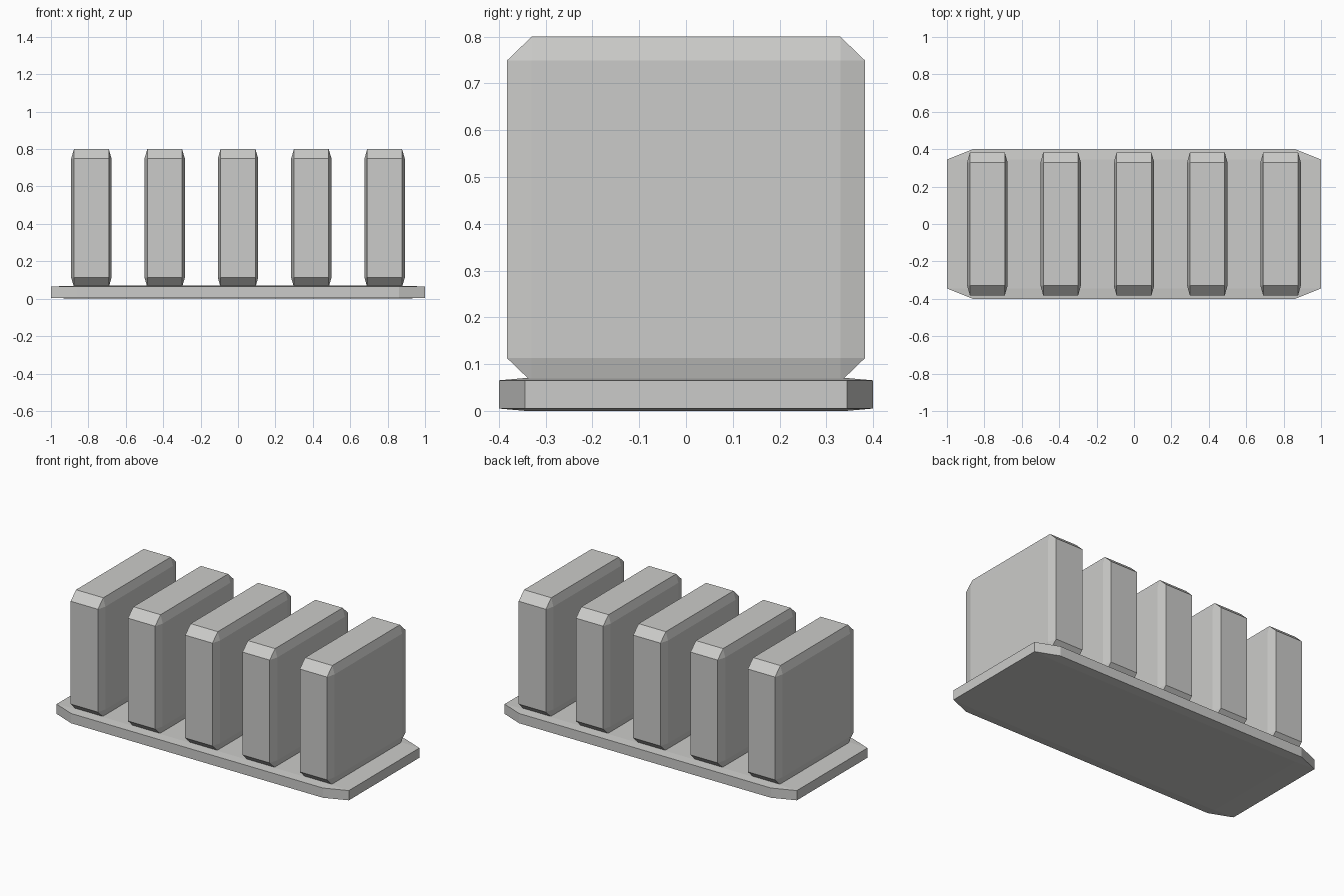
import bpy
import bmesh
from mathutils import Matrix

default = bpy.data.objects.get("Cube")
if default:
    bpy.data.objects.remove(default, do_unlink=True)

# Single grey material
GREY = (0.6, 0.6, 0.585, 1.0)
grey = bpy.data.materials.new("light_grey")
grey.use_nodes = True
grey.diffuse_color = GREY
grey.node_tree.nodes["Principled BSDF"].inputs["Base Color"].default_value = GREY


def chamfered_block(name, location, size, chamfer=0.069):
    """Unit cube with chamfered edges, stretched so the chamfers follow the size."""
    bm = bmesh.new()
    bmesh.ops.create_cube(bm, size=1)
    bmesh.ops.bevel(bm, geom=bm.edges[:], offset=chamfer, segments=1,
                    affect='EDGES', clamp_overlap=True)
    bmesh.ops.transform(bm, matrix=Matrix.Diagonal((*size, 1)), verts=bm.verts)
    mesh = bpy.data.meshes.new(name)
    bm.to_mesh(mesh)
    bm.free()
    mesh.materials.append(grey)
    obj = bpy.data.objects.new(name, mesh)
    obj.location = location
    bpy.context.collection.objects.link(obj)
    return obj


# Thin base plate
chamfered_block("base_plate", (0, 0, 0.035), (2, 0.8, 0.07))

# Row of five upright fins, sunk slightly into the plate
for i in range(5):
    chamfered_block(f"fin_{i + 1}", ((i - 2) * 0.392, 0, 0.431), (0.216, 0.766, 0.738))
